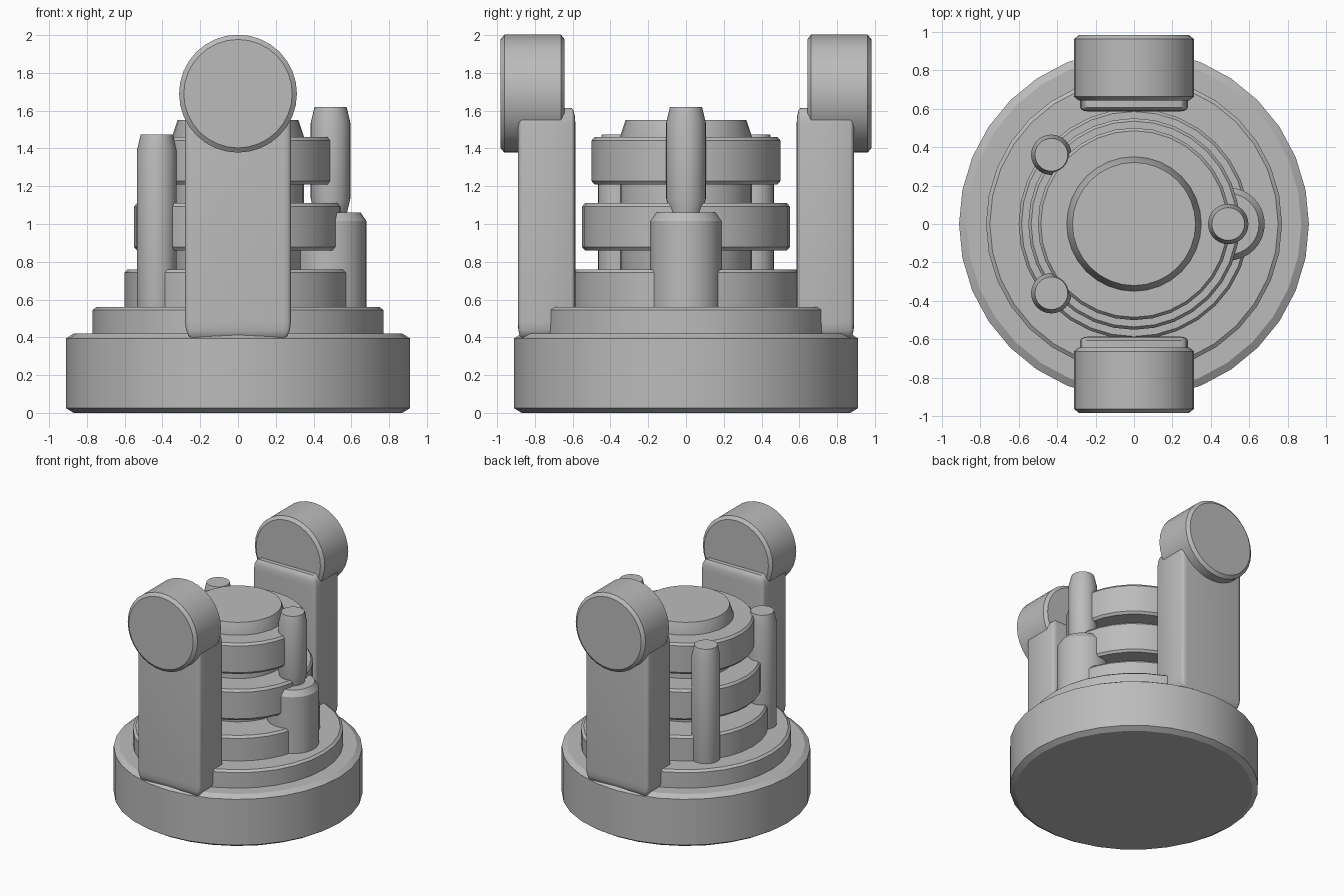
import bpy, bmesh, math

cube = bpy.data.objects.get("Cube")
if cube:
    bpy.data.objects.remove(cube, do_unlink=True)

GREY = (0.5, 0.5, 0.5, 1.0)
grey = bpy.data.materials.new("plain grey")
grey.use_nodes = True
grey.diffuse_color = GREY
grey.node_tree.nodes["Principled BSDF"].inputs["Base Color"].default_value = GREY


def finish(bm, name, angle=30):
    bmesh.ops.recalc_face_normals(bm, faces=bm.faces)
    mesh = bpy.data.meshes.new(name)
    bm.to_mesh(mesh)
    bm.free()
    mesh.materials.append(grey)
    obj = bpy.data.objects.new(name, mesh)
    bpy.context.collection.objects.link(obj)
    bpy.ops.object.select_all(action='DESELECT')
    obj.select_set(True)
    bpy.context.view_layer.objects.active = obj
    bpy.ops.object.shade_smooth_by_angle(angle=math.radians(angle))
    return obj


def drum(name, radius, z0, z1, inset, rise, x=0, y=0, sides=32):
    """Upright cylinder with chamfered rims."""
    bm = bmesh.new()
    profile = [(radius - inset, z0), (radius, z0 + rise),
               (radius, z1 - rise), (radius - inset, z1)]
    rings = []
    for r, z in profile:
        rings.append([bm.verts.new((x + r * math.cos(2 * math.pi * i / sides),
                                    y + r * math.sin(2 * math.pi * i / sides), z))
                      for i in range(sides)])
    for a, b in zip(rings, rings[1:]):
        for i in range(sides):
            j = (i + 1) % sides
            bm.faces.new((a[i], a[j], b[j], b[i]))
    bm.faces.new(rings[0])
    bm.faces.new(rings[-1])
    return finish(bm, name)


# Stepped base
drum("base", 0.91, 0, 0.42, 0.04, 0.025)
drum("base_step", 0.77, 0.38, 0.56, 0.02, 0.015)

# Stack of discs around a central core
drum("lower_disc", 0.6, 0.52, 0.76, 0.015, 0.018)
drum("middle_disc", 0.55, 0.86, 1.11, 0.015, 0.018)
drum("upper_disc", 0.5, 1.21, 1.46, 0.015, 0.018)
drum("core", 0.35, 0.5, 1.55, 0.03, 0.09)

# Upright posts
drum("column", 0.19, 0.5, 1.06, 0.03, 0.045, x=0.49)
drum("column_post", 0.105, 1.05, 1.62, 0.02, 0.085, x=0.49)
for side, label in ((1, "back"), (-1, "front")):
    drum(label + "_post", 0.105, 0.46, 1.475, 0.02, 0.085, x=-0.43, y=side * 0.36)

# Two arms, each carrying a round head
for side, label in ((1, "back"), (-1, "front")):
    bm = bmesh.new()
    bmesh.ops.create_cube(bm, size=1)
    bmesh.ops.bevel(bm, geom=bm.edges[:], offset=0.07, segments=3,
                    profile=0.5, affect='EDGES')
    bmesh.ops.scale(bm, vec=(0.56, 0.305, 1.22), verts=bm.verts)
    bmesh.ops.translate(bm, vec=(0, side * 0.738, 1.005), verts=bm.verts)
    finish(bm, label + "_arm", 40)

    head = drum(label + "_head", 0.312, -0.17, 0.17, 0.025, 0.02)
    head.rotation_euler.x = math.pi / 2
    head.location = (0, side * 0.812, 1.69)
